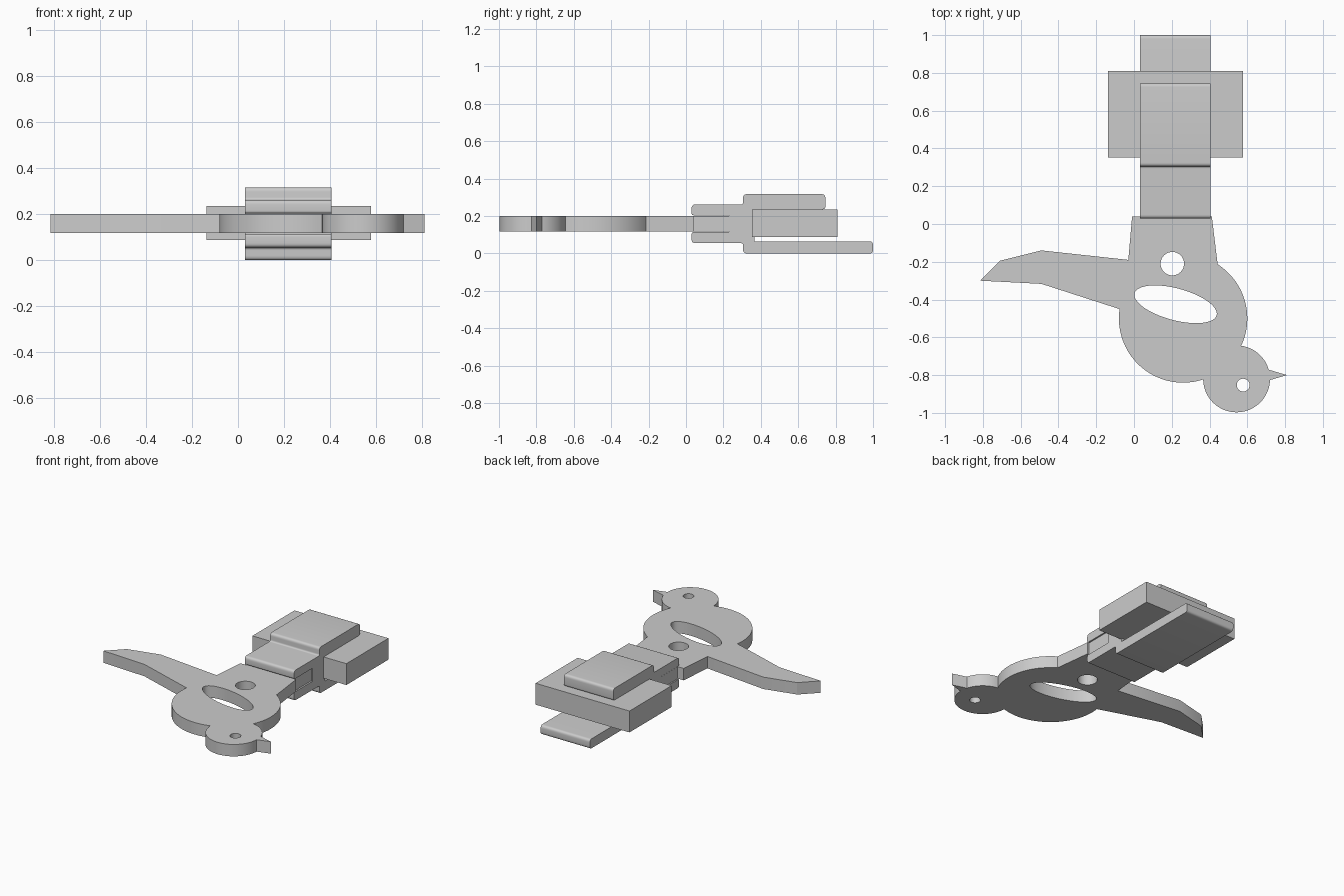
import bpy
from math import cos, sin, radians
from mathutils import Vector

if "Cube" in bpy.data.objects:
    bpy.data.objects.remove(bpy.data.objects["Cube"])


def arc(cx, cy, r, a0, a1, n, ry=None, tilt=0):
    """Points along an arc or ellipse, angles in degrees, ends included."""
    pts = []
    t = radians(tilt)
    for i in range(n + 1):
        a = radians(a0 + (a1 - a0) * i / n)
        u, v = r * cos(a), (ry or r) * sin(a)
        pts.append((cx + u * cos(t) - v * sin(t), cy + u * sin(t) + v * cos(t)))
    return pts


def rounded(corners, n=5):
    """Round each (u, v, radius) corner of a closed profile."""
    out = []
    for i, (u, v, r) in enumerate(corners):
        p = Vector((u, v))
        if r == 0:
            out.append((u, v))
            continue
        before = Vector(corners[i - 1][:2])
        after = Vector(corners[(i + 1) % len(corners)][:2])
        a = p + (before - p).normalized() * r
        b = p + (after - p).normalized() * r
        for k in range(n + 1):
            t = k / n
            q = a * (1 - t) ** 2 + p * (2 * t * (1 - t)) + b * t ** 2
            out.append((q.x, q.y))
    return out


def slab(name, loops, depth, location, rotation=(0, 0, 0)):
    """Extrude an outline (first loop) with holes (other loops)."""
    curve = bpy.data.curves.new(name, 'CURVE')
    curve.dimensions = '2D'
    curve.fill_mode = 'BOTH'
    curve.extrude = depth / 2
    for loop in loops:
        s = curve.splines.new('POLY')
        s.points.add(len(loop) - 1)
        for pt, (u, v) in zip(s.points, loop):
            pt.co = (u, v, 0, 1)
        s.use_cyclic_u = True
    ob = bpy.data.objects.new(name, curve)
    bpy.context.collection.objects.link(ob)
    ob.location = location
    ob.rotation_euler = [radians(a) for a in rotation]
    bpy.ops.object.select_all(action='DESELECT')
    ob.select_set(True)
    bpy.context.view_layer.objects.active = ob
    bpy.ops.object.convert(target='MESH')
    bpy.ops.object.shade_smooth_by_angle(angle=radians(30))
    return bpy.context.object


# Flat bird plate: neck, body, head with beak, body again, tail
outline = [(-0.03, -0.19), (-0.01, 0.04), (0.035, 0.04), (0.035, 0.23),
           (0.40, 0.23), (0.40, 0.04), (0.412, 0.04)]
outline += arc(0.26, -0.50, 0.34, 57.5, -25.4, 20)
outline += arc(0.543, -0.82, 0.177, 82, 16, 14)
outline += [(0.81, -0.80)]
outline += arc(0.543, -0.82, 0.177, -2, -178, 32)
outline += arc(0.26, -0.50, 0.34, -72, -188.4, 28)
outline += [(-0.49, -0.317), (-0.815, -0.30), (-0.71, -0.195), (-0.49, -0.14)]
holes = [arc(0.203, -0.21, 0.062, 0, 352.5, 47),
         arc(0.22, -0.425, 0.225, 0, 355, 71, ry=0.084, tilt=-15),
         arc(0.578, -0.853, 0.034, 0, 348.75, 31)]
slab("bird_plate", [outline] + holes, 0.082, (0, 0, 0.159))

# Clip with a slot for the plate, stepped jaws and a longer lower jaw
clip = rounded([
    (0.23, 0.204, 0), (0.23, 0.114, 0), (0.03, 0.114, 0.012), (0.03, 0.055, 0.02),
    (0.305, 0.055, 0.012), (0.305, 0.0, 0.02), (1.0, 0.0, 0.02),
    (1.0, 0.065, 0.02), (0.365, 0.065, 0), (0.365, 0.236, 0),
    (0.745, 0.236, 0.015), (0.745, 0.317, 0.02), (0.305, 0.317, 0.02),
    (0.305, 0.262, 0.012), (0.03, 0.262, 0.02), (0.03, 0.204, 0.012)])
slab("clip", [clip], 0.375, (0.2185, 0, 0), (90, 0, 90))

# Wide block held between the jaws
bpy.ops.mesh.primitive_cube_add(size=1, location=(0.2205, 0.581, 0.1615))
block = bpy.context.object
block.name = "cross_block"
block.scale = (0.715, 0.458, 0.147)
